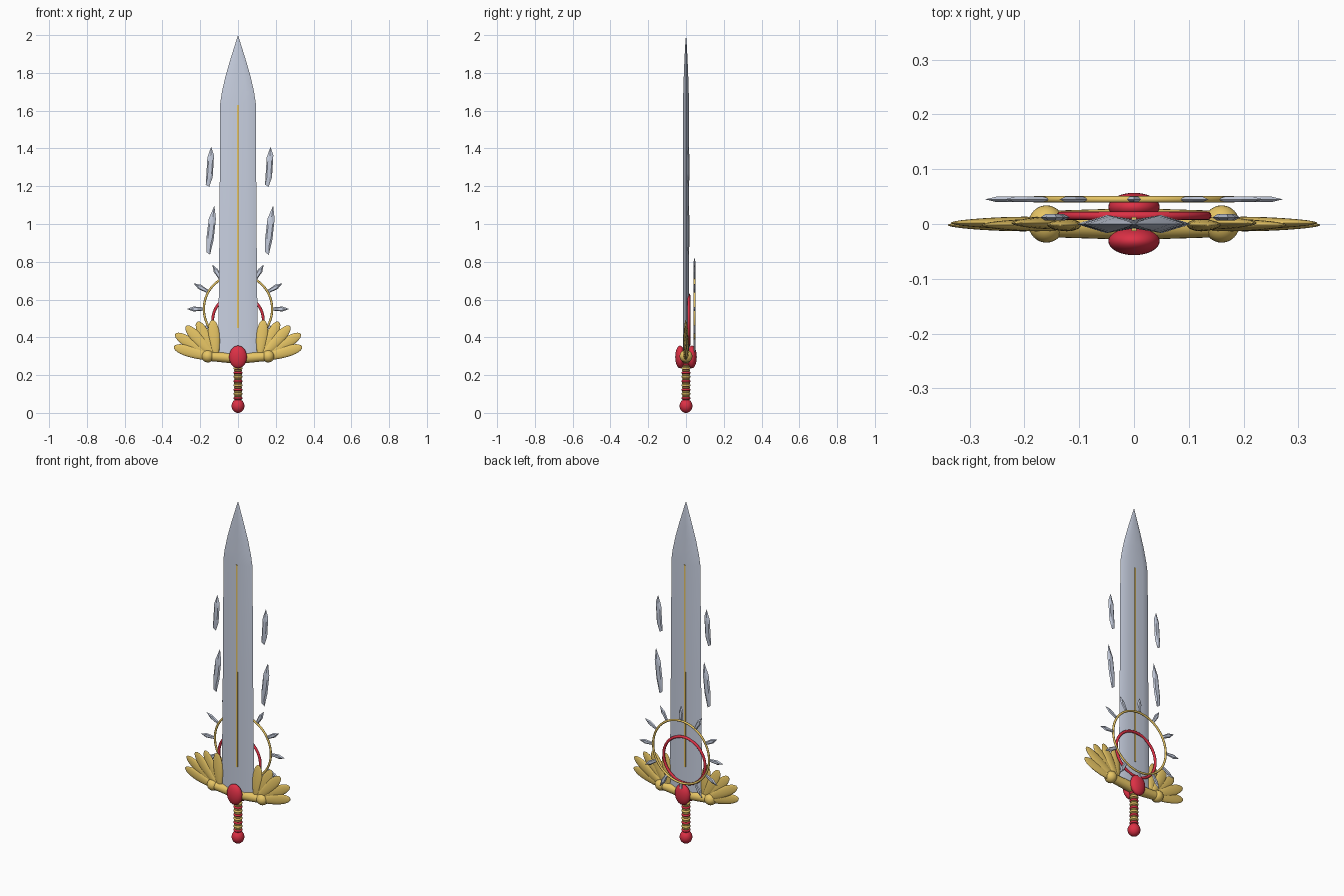
import bpy, bmesh
from math import pi, cos, sin, atan2, radians
from mathutils import Matrix, Vector

if "Cube" in bpy.data.objects:
    bpy.data.objects.remove(bpy.data.objects["Cube"])


def mat(name, rgb):
    m = bpy.data.materials.new(name)
    m.diffuse_color = (*rgb, 1)
    m.use_nodes = True
    m.node_tree.nodes["Principled BSDF"].inputs["Base Color"].default_value = m.diffuse_color
    return m


STEEL = mat("steel", (0.58, 0.63, 0.75))
GOLD = mat("gold", (0.80, 0.56, 0.13))
RED = mat("red", (0.72, 0.03, 0.06))
DARK = mat("dark_red", (0.30, 0.03, 0.04))


def finish(ob, name, material, angle=35):
    ob.name = name
    ob.data.materials.append(material)
    bpy.ops.object.select_all(action='DESELECT')
    ob.select_set(True)
    bpy.context.view_layer.objects.active = ob
    bpy.ops.object.shade_smooth_by_angle(angle=radians(angle))
    return ob


def from_bmesh(bm, name, material, angle=35):
    bmesh.ops.recalc_face_normals(bm, faces=bm.faces)
    me = bpy.data.meshes.new(name)
    bm.to_mesh(me)
    bm.free()
    ob = bpy.data.objects.new(name, me)
    bpy.context.collection.objects.link(ob)
    return finish(ob, name, material, angle)


def ball(name, loc, size, material):
    bpy.ops.mesh.primitive_uv_sphere_add(segments=32, ring_count=16, radius=1, location=loc)
    ob = bpy.context.object
    ob.scale = size
    return finish(ob, name, material)


def ring(name, loc, major, minor, material, upright=True):
    bpy.ops.mesh.primitive_torus_add(location=loc, major_radius=major, minor_radius=minor,
                                     major_segments=64, minor_segments=12,
                                     rotation=(pi / 2 if upright else 0, 0, 0))
    return finish(bpy.context.object, name, material, 60)


def ridged_plate(name, outline, half, inset, mtx, material):
    """Thin plate in XZ: sharp outline edge, bevelled to a smaller face on both sides."""
    bm = bmesh.new()
    c = sum((Vector((x, 0, z)) for x, z in outline), Vector()) / len(outline)
    edge = [bm.verts.new((x, 0, z)) for x, z in outline]
    for s in (-1, 1):
        top = [bm.verts.new(c + (v.co - c) * inset + Vector((0, s * half, 0))) for v in edge]
        bm.faces.new(top)
        for i in range(len(edge)):
            j = (i + 1) % len(edge)
            bm.faces.new((edge[i], edge[j], top[j], top[i]))
    bm.transform(mtx)
    return from_bmesh(bm, name, material, 15)


# blade: lofted hollow-ground section
stations = [(0.28, 0.106, 1), (0.5, 0.103, 1), (1.0, 0.098, 1), (1.64, 0.094, 1),
            (1.70, 0.085, 0.9), (1.78, 0.067, 0.75), (1.86, 0.044, 0.55), (1.94, 0.019, 0.3)]
bm = bmesh.new()
loops = []
for z, w, t in stations:
    sec = [(-1, 0), (-.5, -.016), (0, -.008), (.5, -.016), (1, 0), (.5, .016), (0, .008), (-.5, .016)]
    loops.append([bm.verts.new((x * w, y * t, z)) for x, y in sec])
bm.faces.new(loops[0])
for a, b in zip(loops, loops[1:]):
    for i in range(8):
        j = (i + 1) % 8
        bm.faces.new((a[i], a[j], b[j], b[i]))
tip = bm.verts.new((0, 0, 2.0))
for i in range(8):
    bm.faces.new((loops[-1][i], loops[-1][(i + 1) % 8], tip))
from_bmesh(bm, "blade", STEEL, 40)

# gold inlay line along the fuller
bpy.ops.mesh.primitive_cube_add(size=1, location=(0, 0, 1.04))
bpy.context.object.scale = (0.009, 0.026, 1.18)
finish(bpy.context.object, "blade_inlay", GOLD)

# floating shards on both sides
upper = [(-.021, -.095), (-.002, -.106), (.016, -.055), (.023, .06), (.008, .106), (-.012, .05)]
lower = [(-.025, -.115), (-.005, -.13), (.014, -.05), (.026, .06), (.018, .13), (-.012, .06), (-.025, -.05)]
for side, xu, xl in (("left", -.150, -.143), ("right", .164, .168)):
    ridged_plate("upper_shard_" + side, upper, .006, .6, Matrix.Translation((xu, .012, 1.303)), STEEL)
    ridged_plate("lower_shard_" + side, lower, .006, .6, Matrix.Translation((xl, .012, .967)), STEEL)

# halo rings and radiating spikes behind the blade
ring("halo_ring", (0, .045, .55), .181, .006, GOLD)
ring("red_ring", (0, .015, .49), .134, .0075, RED)
spike = [(-.008, .178), (.008, .178), (.013, .235), (0, .272), (-.013, .235)]
for i in range(12):
    m = Matrix.Translation((0, .045, .55)) @ Matrix.Rotation(i * pi / 6, 4, 'Y')
    ridged_plate("halo_spike_%d" % i, spike, .005, .6, m, STEEL)

# wings: fans of flattened feathers, narrow at the root
feathers = [(.34, .350), (.333, .418), (.275, .460), (.215, .483), (.135, .492)]
for side, s in (("left", -1), ("right", 1)):
    for k, (tx, tz) in enumerate(feathers):
        root = Vector((s * .115, 0, .285))
        d = Vector((s * tx, 0, tz)) - root
        L = d.length
        bm = bmesh.new()
        bmesh.ops.create_uvsphere(bm, u_segments=20, v_segments=14, radius=1)
        for v in bm.verts:
            u = (v.co.z + 1) / 2
            f = .65 + .45 * u
            v.co = Vector((v.co.x * .033 * f, v.co.y * .011 * (1.25 - .5 * u), u * L))
        bm.transform(Matrix.Translation(root + Vector((0, (k % 2 - .5) * .004, 0)))
                     @ Matrix.Rotation(atan2(d.x, d.z), 4, 'Y'))
        from_bmesh(bm, "feather_%s_%d" % (side, k), GOLD)

# crossguard: tapered arms, knobs and end points
for side, s in (("left", -1), ("right", 1)):
    a, b = Vector((0, 0, .288)), Vector((s * .16, 0, .300))
    d = b - a
    bpy.ops.mesh.primitive_cone_add(vertices=24, radius1=.029, radius2=.024, depth=d.length,
                                    location=(a + b) / 2, rotation=d.to_track_quat('Z', 'Y').to_euler())
    finish(bpy.context.object, "guard_arm_" + side, GOLD)
    ball("guard_knob_" + side, (s * .16, 0, .300), (.033, .034, .033), GOLD)
    bpy.ops.mesh.primitive_cone_add(vertices=24, radius1=.022, radius2=.003, depth=.05,
                                    location=(s * .19, 0, .305), rotation=(0, s * 1.45, 0))
    finish(bpy.context.object, "guard_point_" + side, GOLD)

# gems on front and back of the guard
for name, y in (("front_gem", -.031), ("back_gem", .031)):
    ball(name, (0, y, .296), (.047, .026, .060), RED)

# grip with gold bands, and pommel
bpy.ops.mesh.primitive_cylinder_add(vertices=24, radius=.018, depth=.23, location=(0, 0, .17))
finish(bpy.context.object, "grip", DARK)
for i in range(9):
    ring("grip_band_%d" % i, (0, 0, .078 + i * .0225), .0175, .0065, GOLD if i % 2 else RED, False)
    ring("grip_trim_%d" % i, (0, 0, .089 + i * .0225), .0175, .004, GOLD, False)
ball("pommel", (0, 0, .037), (.034, .034, .037), RED)
